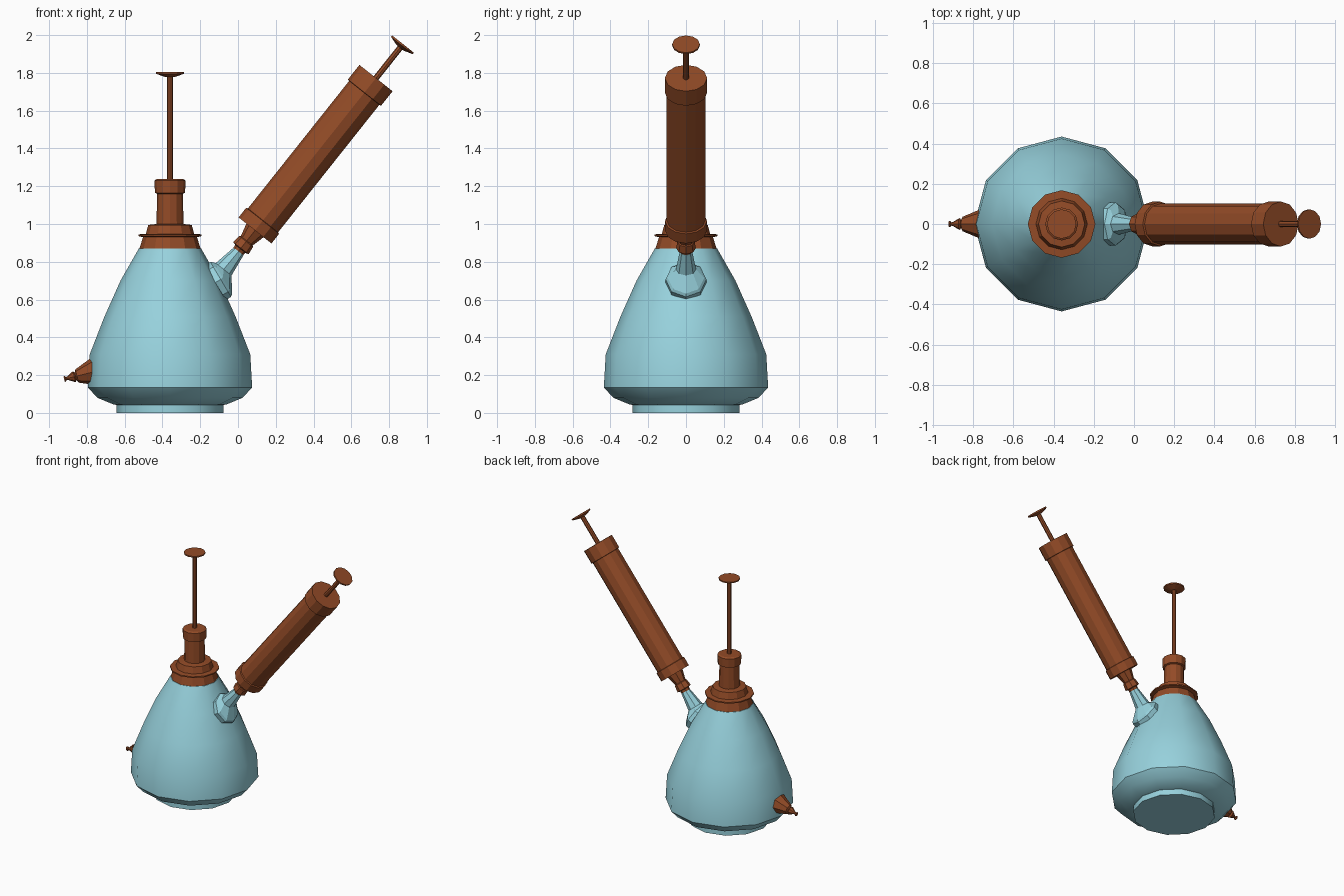
import bpy, bmesh, math
from mathutils import Vector

if "Cube" in bpy.data.objects:
    bpy.data.objects.remove(bpy.data.objects["Cube"])


def material(name, rgb):
    m = bpy.data.materials.new(name)
    m.diffuse_color = (*rgb, 1)
    m.use_nodes = True
    m.node_tree.nodes["Principled BSDF"].inputs["Base Color"].default_value = m.diffuse_color
    return m


BLUE = material("pale_blue", (0.31, 0.64, 0.72))
BROWN = material("rust_brown", (0.29, 0.07, 0.02))


def revolve(name, origin, axis, profile, sides, mat, smooth=None):
    """Spin (distance along axis, radius) pairs around an axis in the xz plane."""
    o, w = Vector(origin), Vector(axis).normalized()
    v = Vector((0, 1, 0))
    u = v.cross(w)
    bm = bmesh.new()
    rings = []
    for t, r in profile:
        rings.append([bm.verts.new(o + w * t + r * (u * math.cos(a) + v * math.sin(a)))
                      for a in (2 * math.pi * i / sides for i in range(sides))])
    for a, b in zip(rings, rings[1:]):
        for i in range(sides):
            j = (i + 1) % sides
            bm.faces.new((a[i], a[j], b[j], b[i]))
    bm.faces.new(rings[0][::-1])
    bm.faces.new(rings[-1])
    return finish(name, bm, mat, smooth)


def finish(name, bm, mat, smooth=None):
    bmesh.ops.recalc_face_normals(bm, faces=bm.faces)
    me = bpy.data.meshes.new(name)
    bm.to_mesh(me)
    bm.free()
    me.materials.append(mat)
    ob = bpy.data.objects.new(name, me)
    bpy.context.collection.objects.link(ob)
    if smooth:
        bpy.ops.object.select_all(action='DESELECT')
        ob.select_set(True)
        bpy.context.view_layer.objects.active = ob
        bpy.ops.object.shade_smooth_by_angle(angle=math.radians(smooth))
    return ob


UP = (0, 0, 1)
C = (-0.36, 0, 0)

# Bulbous vessel with a foot ring
revolve("vessel", C, UP, [(0, .284), (.042, .284), (.045, .30), (.08, .385), (.135, .435),
                          (.31, .425), (.51, .347), (.70, .262), (.87, .165)], 12, BLUE, 35)

# Stepped lid collar and the upright pump housing
revolve("lid_collar", C, UP, [(.865, .163), (.93, .143), (.936, .168), (.945, .168), (.948, .128),
                              (.995, .115), (1.0, .07)], 12, BROWN)
revolve("upright_pump", C, UP, [(.99, .072), (1.16, .068), (1.165, .08), (1.23, .082),
                                (1.238, .07)], 12, BROWN)
revolve("upright_rod", C, UP, [(1.22, .015), (1.79, .015)], 8, BROWN)
revolve("upright_handle", C, UP, [(1.778, .025), (1.795, .073), (1.804, .073)], 12, BROWN)

# Slanted syringe pump, distances measured from the bottom of its barrel
P, D = (.09, 0, .966), (.622, 0, .783)
revolve("syringe_nozzle", P, D, [(-.17, .03), (-.125, .034), (-.12, .052), (-.075, .046),
                                 (-.07, .04), (0, .058)], 8, BROWN)
revolve("syringe_barrel", P, D, [(0, .111), (.065, .111), (.068, .102), (.93, .102), (.932, .112),
                                 (1.03, .112)], 12, BROWN)
revolve("syringe_rod", P, D, [(1.0, .016), (1.245, .016)], 8, BROWN)
revolve("syringe_handle", P, D, [(1.235, .025), (1.25, .073), (1.26, .073)], 12, BROWN)

# Side spout: a flange lying on the vessel wall, lofted into a narrow neck
N, D2 = Vector((.86, 0, .51)), Vector(D).normalized()
bm = bmesh.new()
rings = []
for x, z, r, w in [(-.12, .69, .108, N), (-.092, .707, .108, N), (-.08, .714, .096, N),
                   (-.076, .76, .053, D2), (.003, .855, .033, D2)]:
    v = Vector((0, 1, 0))
    u = v.cross(w)
    rings.append([bm.verts.new(Vector((x, 0, z)) + r * (u * math.cos(k * math.pi / 4)
                                                        + v * math.sin(k * math.pi / 4)))
                  for k in range(8)])
for a, b in zip(rings, rings[1:]):
    for i in range(8):
        bm.faces.new((a[i], a[i - 1], b[i - 1], b[i]))
bm.faces.new(rings[0])
bm.faces.new(rings[-1])
finish("side_spout", bm, BLUE)

# Drain tap low on the left, tilted slightly down
revolve("drain_tap", (-.765, 0, .217), (-.97, 0, -.24),
        [(-.03, .075), (0, .073), (.09, .036), (.098, .02), (.105, .03), (.14, .01), (.15, .008),
         (.153, .015), (.16, .015)], 8, BROWN)
